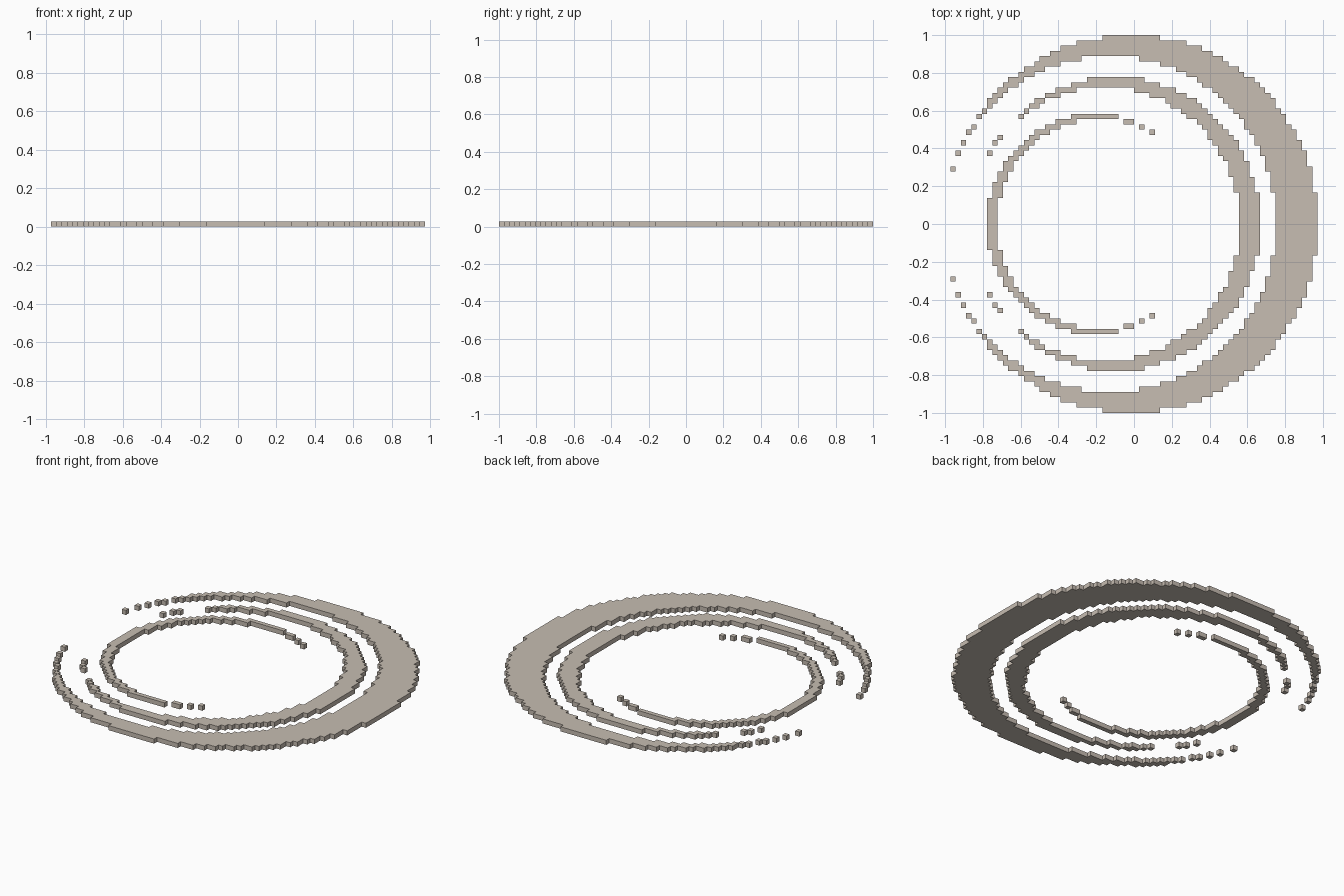
import bpy, bmesh

if "Cube" in bpy.data.objects:
    bpy.data.objects.remove(bpy.data.objects["Cube"])

S = 1 / 36  # block size

stone = bpy.data.materials.new("pale stone")
stone.diffuse_color = (0.57, 0.508, 0.445, 1)
stone.use_nodes = True
stone.node_tree.nodes["Principled BSDF"].inputs["Base Color"].default_value = stone.diffuse_color


def crescent_cells(c_out, r_out, c_in, r_in):
    """Blocks inside the outer disc but outside the off-centre inner disc."""
    cells = set()
    for u in range(-36, 37):
        for v in range(0, 37):
            if (u - c_out) ** 2 + v * v < r_out ** 2 and (u - c_in) ** 2 + v * v >= r_in ** 2:
                cells.add((u - 1, v))        # back half
                cells.add((u - 1, -v - 1))   # mirrored front half
    return cells


def build_blocks(name, cells):
    """One-block-thick slab: tops, bottoms, and walls only on open sides."""
    bm = bmesh.new()
    cache = {}

    def vert(i, j, k):
        if (i, j, k) not in cache:
            cache[i, j, k] = bm.verts.new((i * S, j * S, k * S))
        return cache[i, j, k]

    for i, j in sorted(cells):
        ring = [(i, j), (i + 1, j), (i + 1, j + 1), (i, j + 1)]
        bm.faces.new([vert(a, b, 1) for a, b in ring])
        bm.faces.new([vert(a, b, 0) for a, b in reversed(ring)])
        for n, (di, dj) in enumerate([(0, -1), (1, 0), (0, 1), (-1, 0)]):
            if (i + di, j + dj) not in cells:
                p, q = ring[n], ring[(n + 1) % 4]
                bm.faces.new([vert(*p, 0), vert(*q, 0), vert(*q, 1), vert(*p, 1)])
    mesh = bpy.data.meshes.new(name)
    bm.to_mesh(mesh)
    bm.free()
    mesh.materials.append(stone)
    bpy.context.collection.objects.link(bpy.data.objects.new(name, mesh))


# Three nested crescents: outer centre, outer radius, hole centre, hole radius
build_blocks("outer_crescent", crescent_cells(0, 35.5, -4, 31.5))
build_blocks("middle_crescent", crescent_cells(-3, 27.5, -5, 25.5))
build_blocks("inner_crescent", crescent_cells(-7, 20.5, -6, 19.5))
